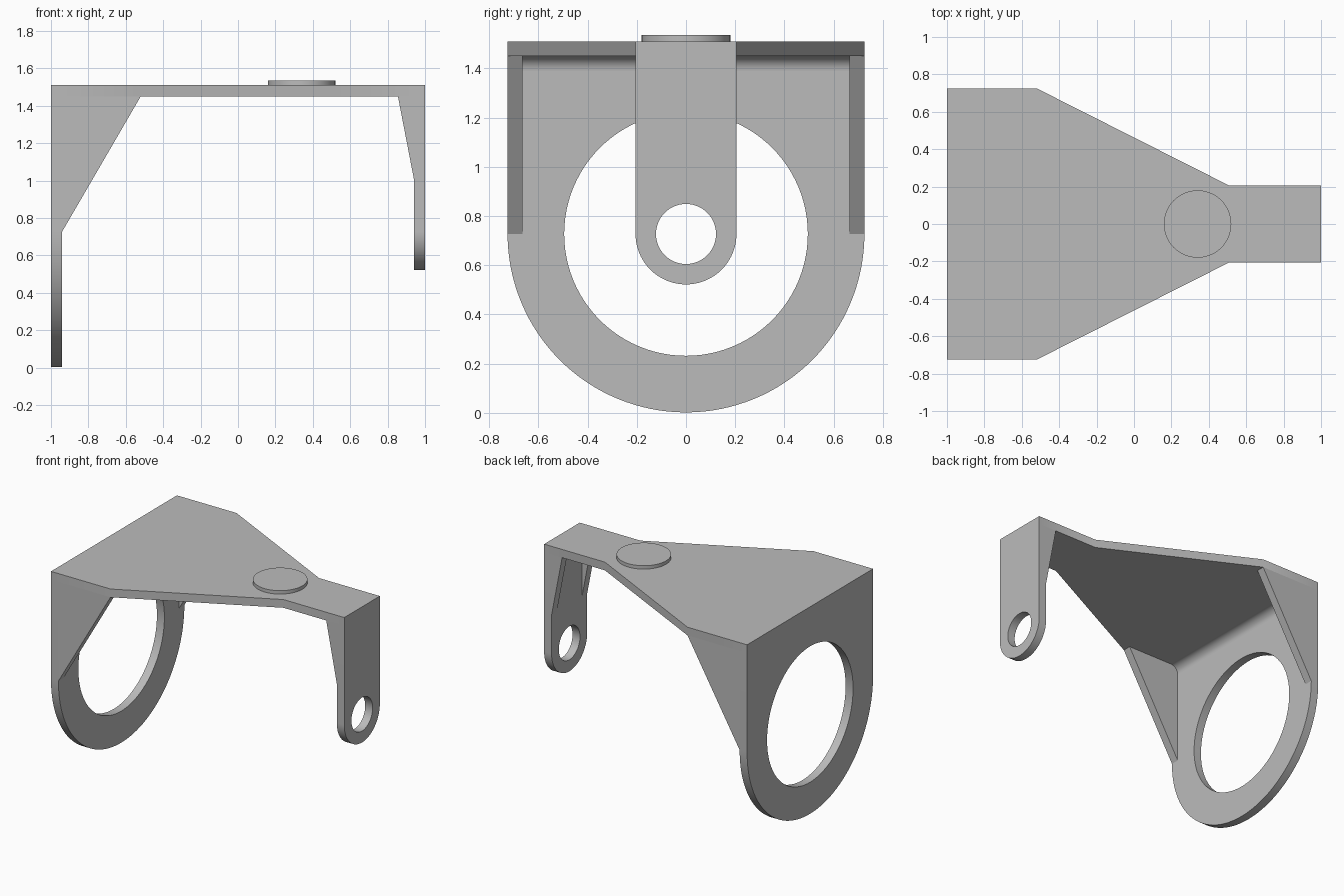
import bpy, bmesh
from math import sin, cos, pi, radians
from mathutils import Vector

cube = bpy.data.objects.get("Cube")
if cube:
    bpy.data.objects.remove(cube, do_unlink=True)

grey = bpy.data.materials.new("satin_grey")
grey.use_nodes = True
color = (0.5, 0.5, 0.5, 1)
grey.diffuse_color = color
grey.node_tree.nodes["Principled BSDF"].inputs["Base Color"].default_value = color

THICK = 0.06
TOP = 1.51
UNDER = TOP - THICK
AXLE_Z = 0.727
WIDE, NARROW = 0.725, 0.205


def arc(cx, cy, r, start, end, n):
    return [(cx + r * cos(start + (end - start) * i / n),
             cy + r * sin(start + (end - start) * i / n)) for i in range(n + 1)]


def circle(cx, cy, r, n=96):
    return arc(cx, cy, r, 0, 2 * pi, n)[:-1]


def prism(name, loops, axis, lo, hi):
    """Extrude an outline (plus optional hole loops) along one axis."""
    place = {"x": lambda u, v, w: (w, u, v),
             "y": lambda u, v, w: (u, w, v),
             "z": lambda u, v, w: (u, v, w)}[axis]
    bm = bmesh.new()
    for loop in loops:
        verts = [bm.verts.new(place(u, v, lo)) for u, v in loop]
        for a, b in zip(verts, verts[1:] + verts[:1]):
            bm.edges.new((a, b))
    bmesh.ops.triangle_fill(bm, edges=bm.edges[:], use_beauty=True)
    out = bmesh.ops.extrude_face_region(bm, geom=bm.faces[:], use_keep_orig=True)
    moved = [g for g in out["geom"] if isinstance(g, bmesh.types.BMVert)]
    bmesh.ops.translate(bm, verts=moved, vec=Vector(place(0, 0, hi - lo)))
    bmesh.ops.recalc_face_normals(bm, faces=bm.faces[:])
    mesh = bpy.data.meshes.new(name)
    bm.to_mesh(mesh)
    bm.free()
    mesh.materials.append(grey)
    obj = bpy.data.objects.new(name, mesh)
    bpy.context.collection.objects.link(obj)
    bpy.ops.object.select_all(action="DESELECT")
    obj.select_set(True)
    bpy.context.view_layer.objects.active = obj
    bpy.ops.object.shade_smooth_by_angle(angle=radians(30))
    return obj


def hanger(name, half, hole, lo, hi):
    """Upright plate with a round lower end and a concentric hole."""
    outline = [(-half, UNDER), (half, UNDER)] + arc(0, AXLE_Z, half, 0, -pi, 64)
    prism(name, [outline, circle(0, AXLE_Z, hole)], "x", lo, hi)


def bracing(name, wall, direction, reach, bottom, half, radius):
    """Pair of side gussets and the rounded inner corner between them."""
    tri = [(wall, UNDER), (wall + direction * reach, UNDER), (wall, bottom)]
    for side, s in (("left", 1), ("right", -1)):
        label = name + ("_gusset_back" if s > 0 else "_gusset_front")
        a, b = sorted((s * half, s * (half - THICK)))
        prism(label, [tri], "y", a, b)
    curve = [(wall + direction * (radius - x), UNDER - radius + z)
             for x, z in arc(0, 0, radius, pi / 2, 0, 10)]
    curve = [(wall + direction * radius * (1 - cos(t * pi / 20)),
              UNDER - radius * (1 - sin(t * pi / 20))) for t in range(11)]
    prism(name + "_fillet", [[(wall, UNDER)] + curve], "y", THICK - half, half - THICK)


# Tapered top plate
half_outline = [(-1, WIDE), (-0.52, WIDE), (0.51, NARROW), (1, NARROW)]
mirrored = [(x, -y) for x, y in reversed(half_outline)]
prism("top_plate", [half_outline + mirrored], "z", UNDER, TOP)

# Raised round boss
prism("round_boss", [circle(0.34, 0, 0.18)], "z", TOP, TOP + 0.025)

# Large and small hanging plates
hanger("large_ring_plate", WIDE, 0.495, -1, -1 + THICK)
hanger("small_eye_plate", NARROW, 0.122, 1 - THICK, 1)

# Corner bracing at both ends
bracing("large", -1 + THICK, 1, 0.42, AXLE_Z, WIDE, 0.06)
bracing("small", 1 - THICK, -1, 0.085, 1.01, NARROW, 0.06)
